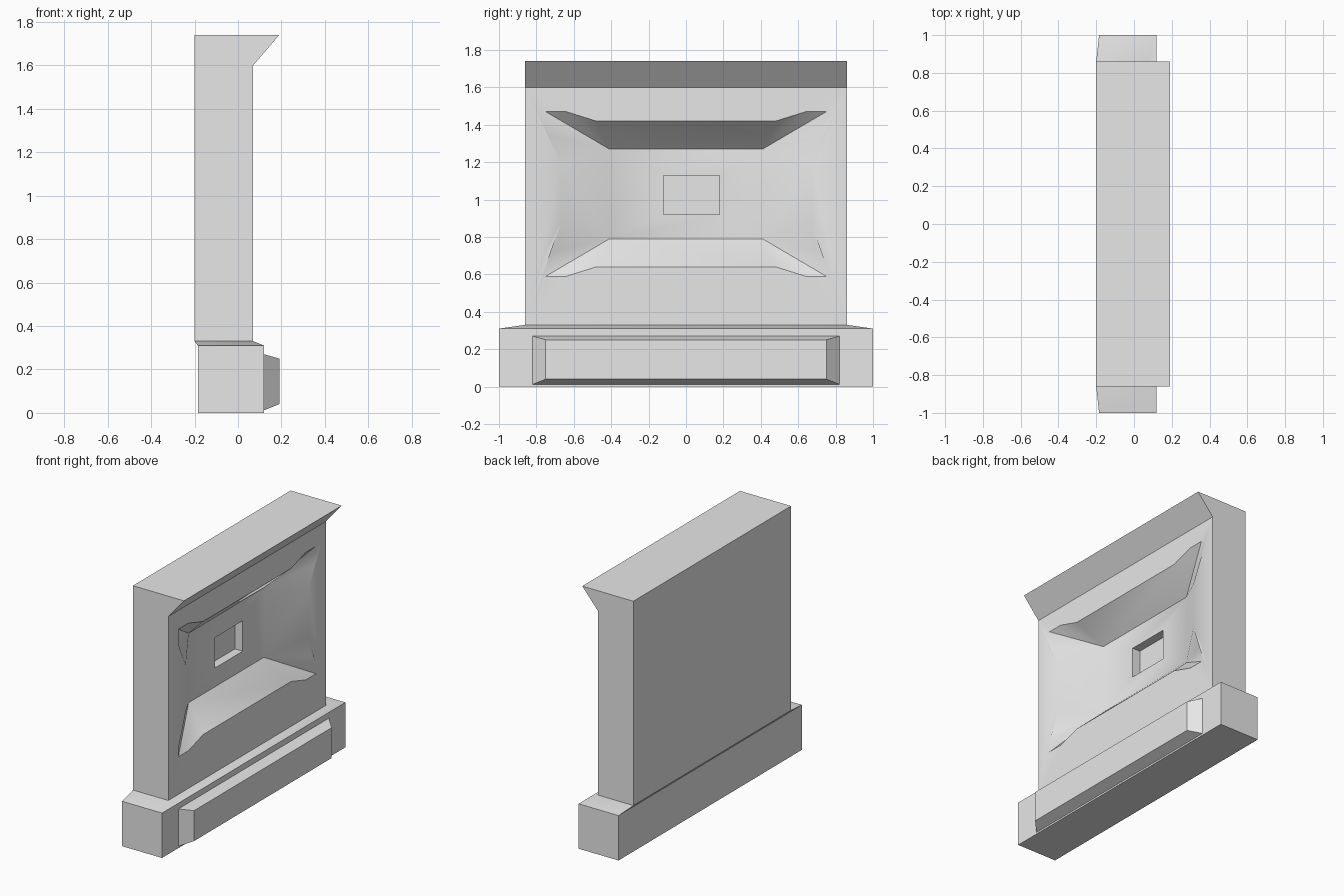
import bpy
import bmesh
import math

old = bpy.data.objects.get("Cube")
if old:
    bpy.data.objects.remove(old, do_unlink=True)

stone = bpy.data.materials.new("grey stone")
stone.use_nodes = True
grey = (0.8, 0.8, 0.8, 1)
stone.diffuse_color = grey
stone.node_tree.nodes["Principled BSDF"].inputs["Base Color"].default_value = grey


def finish(name, bm):
    """Weld, orient and link a mesh part."""
    bmesh.ops.remove_doubles(bm, verts=bm.verts, dist=0.0005)
    bmesh.ops.recalc_face_normals(bm, faces=bm.faces)
    mesh = bpy.data.meshes.new(name)
    bm.to_mesh(mesh)
    bm.free()
    mesh.materials.append(stone)
    obj = bpy.data.objects.new(name, mesh)
    bpy.context.collection.objects.link(obj)
    bpy.ops.object.select_all(action="DESELECT")
    obj.select_set(True)
    bpy.context.view_layer.objects.active = obj
    bpy.ops.object.shade_smooth_by_angle(angle=math.radians(35))
    return obj


def face(bm, points):
    return bm.faces.new([bm.verts.new(p) for p in points])


def bridge(bm, a, b):
    """Quads between two loops of equal length."""
    for i in range(len(a)):
        j = (i + 1) % len(a)
        face(bm, [a[i], a[j], b[j], b[i]])


def rect_yz(x, y0, y1, z0, z1):
    return [(x, y0, z0), (x, y1, z0), (x, y1, z1), (x, y0, z1)]


def rect_xy(z, x0, x1, y):
    return [(x0, -y, z), (x1, -y, z), (x1, y, z), (x0, y, z)]


# Slab with flared cornice; its front panel is left open for the recess
HALF, FRONT, BACK, FLOOR, NICHE = 0.86, 0.07, -0.2, -0.09, -0.15
BOTTOM, NECK, TOP = 0.33, 1.6, 1.74
bm = bmesh.new()
profile = [(FRONT, BOTTOM), (BACK, BOTTOM), (BACK, TOP), (0.19, TOP), (FRONT, NECK)]
ends = [[(x, s * HALF, z) for x, z in profile] for s in (-1, 1)]
for end in ends:
    face(bm, end)
for i in range(len(profile) - 1):
    face(bm, [ends[0][i], ends[0][i + 1], ends[1][i + 1], ends[1][i]])

# Recess with flared corners, built from one mirrored quadrant
MID = 1.03
rim = [(0.67, 0.16), (0.75, 0.32), (0.75, 0.44), (0.64, 0.44), (0.48, 0.39)]


def quadrant(sy, sz):
    outline = [(FRONT, sy * y, MID + sz * z) for y, z in rim]
    outer = (FRONT, sy * HALF, NECK if sz > 0 else BOTTOM)
    inner = (FLOOR, sy * 0.41, MID + sz * 0.24)
    return outline, outer, inner


quads = {(sy, sz): quadrant(sy, sz) for sy in (-1, 1) for sz in (-1, 1)}
for outline, outer, inner in quads.values():
    for hub in (outer, inner):
        for p, q in zip(outline, outline[1:]):
            face(bm, [hub, p, q])
for s in (-1, 1):
    for hub in (1, 2):
        # straight runs at the sides, then at the top and bottom
        for a, b, k in ((quads[s, -1], quads[s, 1], 0), (quads[-1, s], quads[1, s], -1)):
            face(bm, [a[hub], a[0][k], b[0][k], b[hub]])

# Small rectangular niche in the recess floor
niche_rim = rect_yz(FLOOR, -0.12, 0.18, 0.92, 1.13)
niche_back = rect_yz(NICHE, -0.12, 0.18, 0.92, 1.13)
bridge(bm, rect_yz(FLOOR, -0.41, 0.41, MID - 0.24, MID + 0.24), niche_rim)
bridge(bm, niche_rim, niche_back)
face(bm, niche_back)
finish("wall_slab", bm)

# Plinth with chamfered top
bm = bmesh.new()
rings = [rect_xy(0, -0.185, 0.12, 1), rect_xy(0.31, -0.185, 0.12, 1),
         rect_xy(BOTTOM, BACK, FRONT, HALF)]
for low, high in zip(rings, rings[1:]):
    bridge(bm, low, high)
face(bm, rings[0])
face(bm, rings[-1])
finish("plinth", bm)

# Bevelled panel on the plinth front
bm = bmesh.new()
root = rect_yz(0.12, -0.82, 0.82, 0.012, 0.27)
crown = rect_yz(0.19, -0.75, 0.75, 0.04, 0.25)
bridge(bm, root, crown)
face(bm, root)
face(bm, crown)
finish("plinth_panel", bm)
